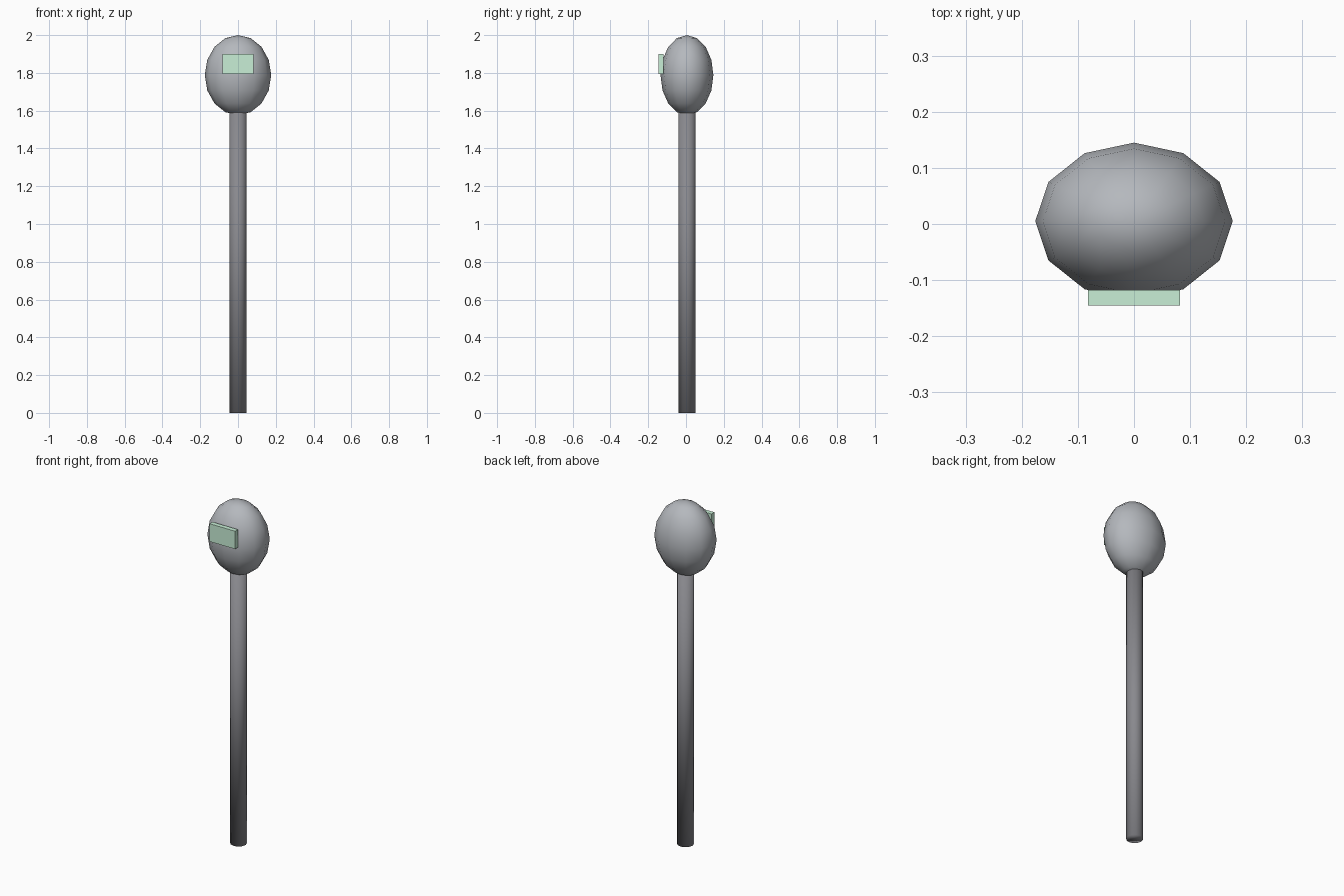
import bpy

if "Cube" in bpy.data.objects:
    bpy.data.objects.remove(bpy.data.objects["Cube"])

AXIS_Y = 0.005  # pole and head axis; the front plate balances the depth


def finish(name, size, colour):
    obj = bpy.context.object
    obj.name = name
    obj.scale = size
    bpy.ops.object.transform_apply(location=False, rotation=False, scale=True)
    mat = bpy.data.materials.new(name + "_colour")
    mat.diffuse_color = (*colour, 1)
    mat.use_nodes = True
    mat.node_tree.nodes["Principled BSDF"].inputs["Base Color"].default_value = mat.diffuse_color
    obj.data.materials.append(mat)


# Slim round pole, ending just inside the head
bpy.ops.mesh.primitive_cylinder_add(vertices=12, radius=0.045, depth=1.60,
                                    location=(0, AXIS_Y, 0.80))
finish("pole", (1, 1, 1), (0.25, 0.25, 0.27))
bpy.ops.object.shade_smooth()

# Flattened egg-shaped head
bpy.ops.mesh.primitive_uv_sphere_add(segments=12, ring_count=8, radius=1,
                                     location=(0, AXIS_Y, 1.788))
finish("head", (0.176, 0.14, 0.212), (0.46, 0.48, 0.51))
bpy.ops.object.shade_smooth()

# Display plate on the front of the head
bpy.ops.mesh.primitive_cube_add(size=1, location=(0, -0.1315, 1.847))
finish("display_plate", (0.164, 0.027, 0.104), (0.58, 0.86, 0.67))
